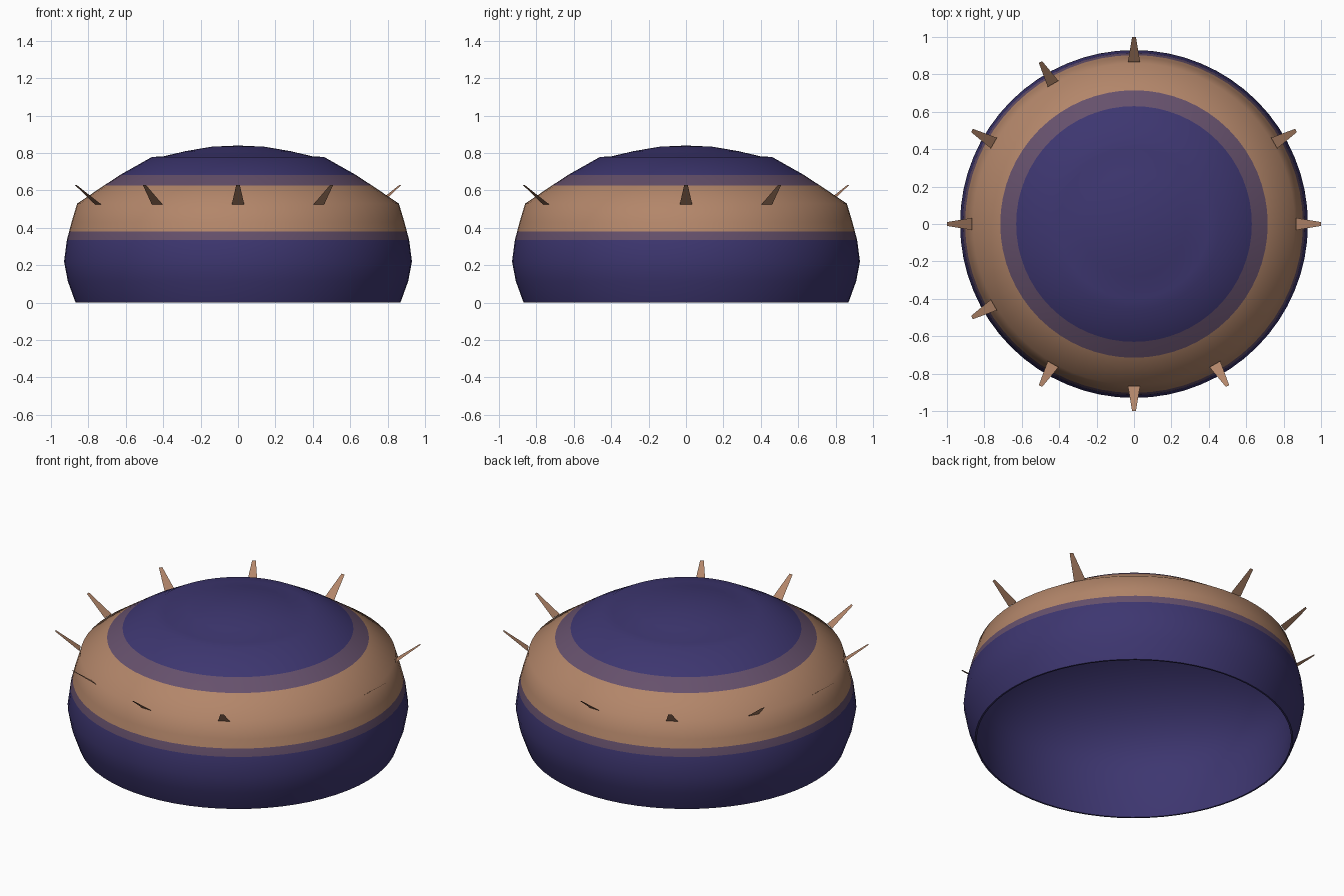
import bpy
import bmesh
import math
from mathutils import Matrix, Vector

cube = bpy.data.objects.get("Cube")
if cube:
    bpy.data.objects.remove(cube)

SEGMENTS = 64


def material(name, rgb):
    mat = bpy.data.materials.new(name)
    mat.use_nodes = True
    color = (*rgb, 1.0)
    mat.diffuse_color = color
    mat.node_tree.nodes["Principled BSDF"].inputs["Base Color"].default_value = color
    return mat


indigo = material("indigo", (0.047, 0.037, 0.162))
mauve = material("mauve", (0.132, 0.081, 0.15))
tan = material("tan", (0.45, 0.238, 0.143))


def finish(name, bm, mats, angle=None):
    mesh = bpy.data.meshes.new(name)
    bm.to_mesh(mesh)
    bm.free()
    for mat in mats:
        mesh.materials.append(mat)
    obj = bpy.data.objects.new(name, mesh)
    bpy.context.collection.objects.link(obj)
    if angle:
        bpy.ops.object.select_all(action="DESELECT")
        obj.select_set(True)
        bpy.context.view_layer.objects.active = obj
        bpy.ops.object.shade_smooth_by_angle(angle=math.radians(angle))


def revolve(profile):
    """Spin (radius, height) points around the vertical axis."""
    bm = bmesh.new()
    verts = [bm.verts.new((r, 0, z)) for r, z in profile]
    edges = [bm.edges.new(pair) for pair in zip(verts, verts[1:])]
    bmesh.ops.spin(bm, geom=verts + edges, axis=(0, 0, 1), cent=(0, 0, 0),
                   angle=math.tau, steps=SEGMENTS, use_duplicate=False)
    bmesh.ops.remove_doubles(bm, verts=bm.verts, dist=0.0005)
    return bm


# Hollow shell: crown, outer wall, bevelled rim, then the lining close inside
outer = [(0, 0.84), (0.14, 0.834), (0.28, 0.81), (0.40, 0.782), (0.46, 0.779),
         (0.63, 0.683), (0.715, 0.627), (0.86, 0.53), (0.89, 0.43),
         (0.903, 0.38), (0.915, 0.335), (0.93, 0.22), (0.91, 0.115),
         (0.874, 0.015), (0.868, 0)]
inner = [(0.858, 0), (0.866, 0.045), (0.885, 0.18)]
for i in range(13):
    t = i / 12 * math.pi / 2
    inner.append((0.885 * math.cos(t), 0.29 + 0.54 * math.sin(t)))
inner[-1] = (0, inner[-1][1])

bm = revolve(outer + inner)
bmesh.ops.recalc_face_normals(bm, faces=bm.faces)

# Colour bands by height, on the outside only
for face in bm.faces:
    c = face.calc_center_median()
    outside = face.normal.dot(Vector((c.x, c.y, c.z - 0.3))) > 0
    if outside and 0.38 < c.z < 0.627:
        face.material_index = 2
    elif outside and 0.335 < c.z < 0.683:
        face.material_index = 1
finish("dome_shell", bm, [indigo, mauve, tan], 60)

# Flat tapered spikes leaning outward around the shoulder
bm = bmesh.new()
blade = [(0.865, -0.033, 0.526), (1.0, -0.01, 0.628),
         (1.0, 0.01, 0.628), (0.865, 0.033, 0.526)]
for step in range(12):
    if step in (2, 11):  # two gaps in the ring
        continue
    turn = Matrix.Rotation(math.radians(30 * step), 3, "Z")
    bm.faces.new([bm.verts.new(turn @ Vector(p)) for p in blade])
bm.normal_update()
bmesh.ops.reverse_faces(bm, faces=[f for f in bm.faces if f.normal.z < 0])
finish("shoulder_spikes", bm, [tan])
